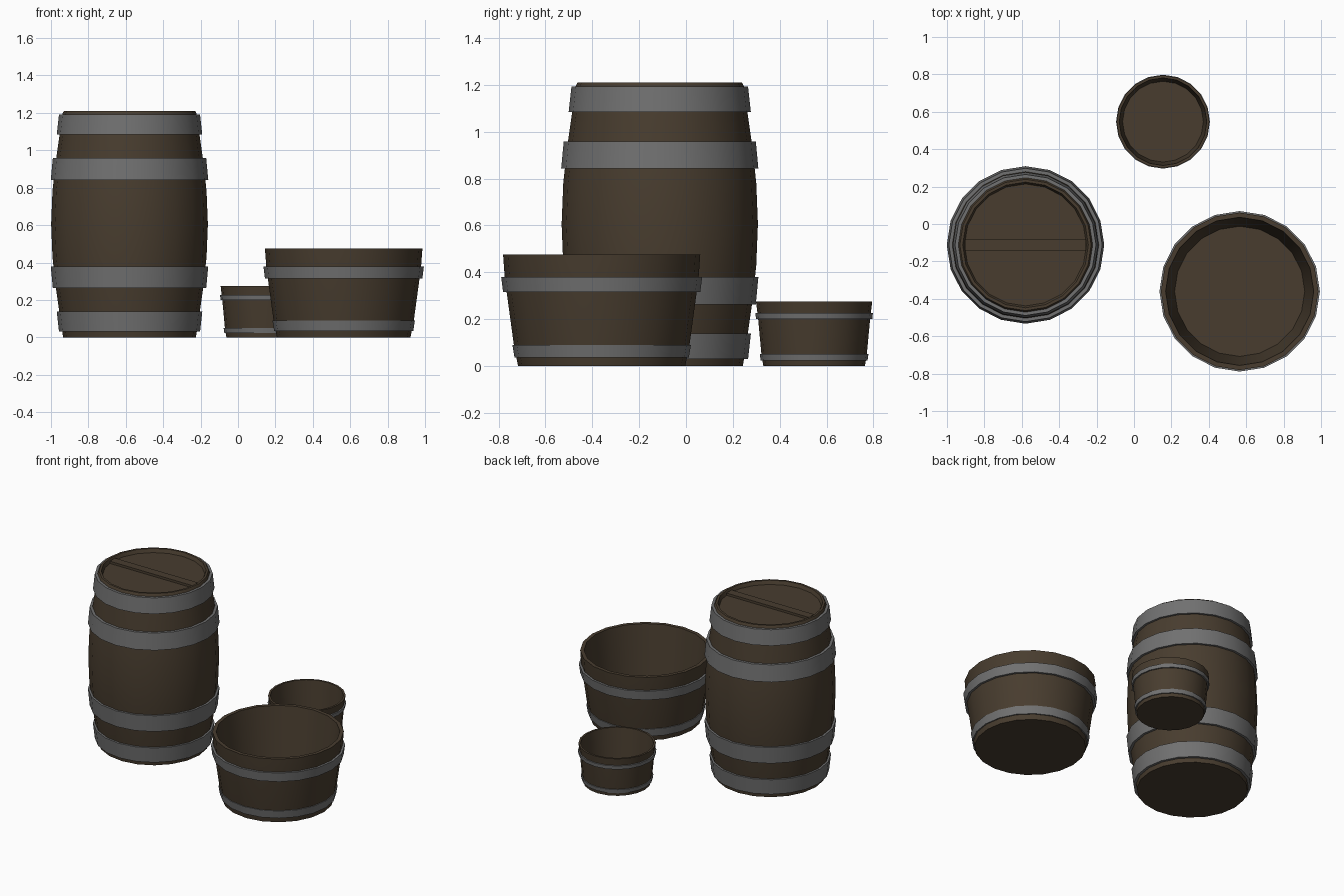
import bpy, bmesh, math

if "Cube" in bpy.data.objects:
    bpy.data.objects.remove(bpy.data.objects["Cube"])

SIDES = 20


def material(name, rgb):
    m = bpy.data.materials.new(name)
    m.diffuse_color = (*rgb, 1)
    m.use_nodes = True
    m.node_tree.nodes["Principled BSDF"].inputs["Base Color"].default_value = m.diffuse_color
    return m


wood = material("dark_wood", (0.065, 0.046, 0.028))
iron = material("iron", (0.165, 0.165, 0.165))


def finish(bm, name, mat):
    bmesh.ops.recalc_face_normals(bm, faces=bm.faces)
    me = bpy.data.meshes.new(name)
    bm.to_mesh(me)
    bm.free()
    me.materials.append(mat)
    ob = bpy.data.objects.new(name, me)
    bpy.context.collection.objects.link(ob)
    bpy.ops.object.select_all(action='DESELECT')
    ob.select_set(True)
    bpy.context.view_layer.objects.active = ob
    bpy.ops.object.shade_smooth_by_angle(angle=math.radians(30))
    return ob


def lathe(name, centre, profile, mat, closed=False):
    """Spin (radius, z) points; an open profile gets its two ends capped."""
    bm = bmesh.new()
    rings = []
    for r, z in profile:
        rings.append([bm.verts.new((centre[0] + r * math.cos(math.tau * i / SIDES),
                                    centre[1] + r * math.sin(math.tau * i / SIDES), z))
                      for i in range(SIDES)])
    pairs = list(zip(rings, rings[1:]))
    if closed:
        pairs.append((rings[-1], rings[0]))
    else:
        bm.faces.new(rings[0])
        bm.faces.new(rings[-1])
    for a, b in pairs:
        for i in range(SIDES):
            j = (i + 1) % SIDES
            bm.faces.new((a[i], a[j], b[j], b[i]))
    return finish(bm, name, mat)


def hoop(name, centre, z0, r0, z1, r1, depth=0.025):
    lathe(name, centre, [(r0, z0), (r1, z1), (r1 - depth, z1), (r0 - depth, z0)], iron, True)


# Barrel: bulging staves with a recessed lid
BARREL = (-0.58, -0.112)
lathe("barrel_body", BARREL,
      [(0.355, 0), (0.376, 0.14), (0.396, 0.28), (0.412, 0.43), (0.419, 0.605),
       (0.412, 0.78), (0.396, 0.93), (0.376, 1.07), (0.359, 1.195), (0.351, 1.21),
       (0.336, 1.21), (0.326, 1.185)], wood)

# Barrel hoops, mirrored about mid height
for i, (z0, r0, z1, r1) in enumerate([(0.03, 0.377, 0.138, 0.389), (0.263, 0.410, 0.38, 0.421)]):
    hoop(f"barrel_hoop_lower_{i}", BARREL, z0, r0, z1, r1)
    hoop(f"barrel_hoop_upper_{i}", BARREL, 1.222 - z1, r1, 1.222 - z0, r0)

# Cross bar on the lid
bm = bmesh.new()
bmesh.ops.create_cube(bm, size=1)
for v in bm.verts:
    v.co = (BARREL[0] + v.co.x * 0.645, BARREL[1] + v.co.y * 0.058, 1.188 + v.co.z * 0.026)
finish(bm, "lid_cross_bar", wood)

# Large open tub
TUB = (0.565, -0.36)
lathe("large_tub", TUB,
      [(0.357, 0), (0.375, 0.09), (0.405, 0.31), (0.414, 0.38), (0.421, 0.475),
       (0.396, 0.475), (0.348, 0.05)], wood)
hoop("large_tub_hoop_lower", TUB, 0.035, 0.372, 0.09, 0.381)
hoop("large_tub_hoop_upper", TUB, 0.315, 0.421, 0.38, 0.429)

# Small open tub
PAIL = (0.155, 0.547)
lathe("small_tub", PAIL,
      [(0.217, 0), (0.225, 0.05), (0.239, 0.2), (0.248, 0.275),
       (0.234, 0.275), (0.216, 0.04)], wood)
hoop("small_tub_hoop_lower", PAIL, 0.023, 0.228, 0.05, 0.232, 0.014)
hoop("small_tub_hoop_upper", PAIL, 0.2, 0.248, 0.226, 0.251, 0.014)
